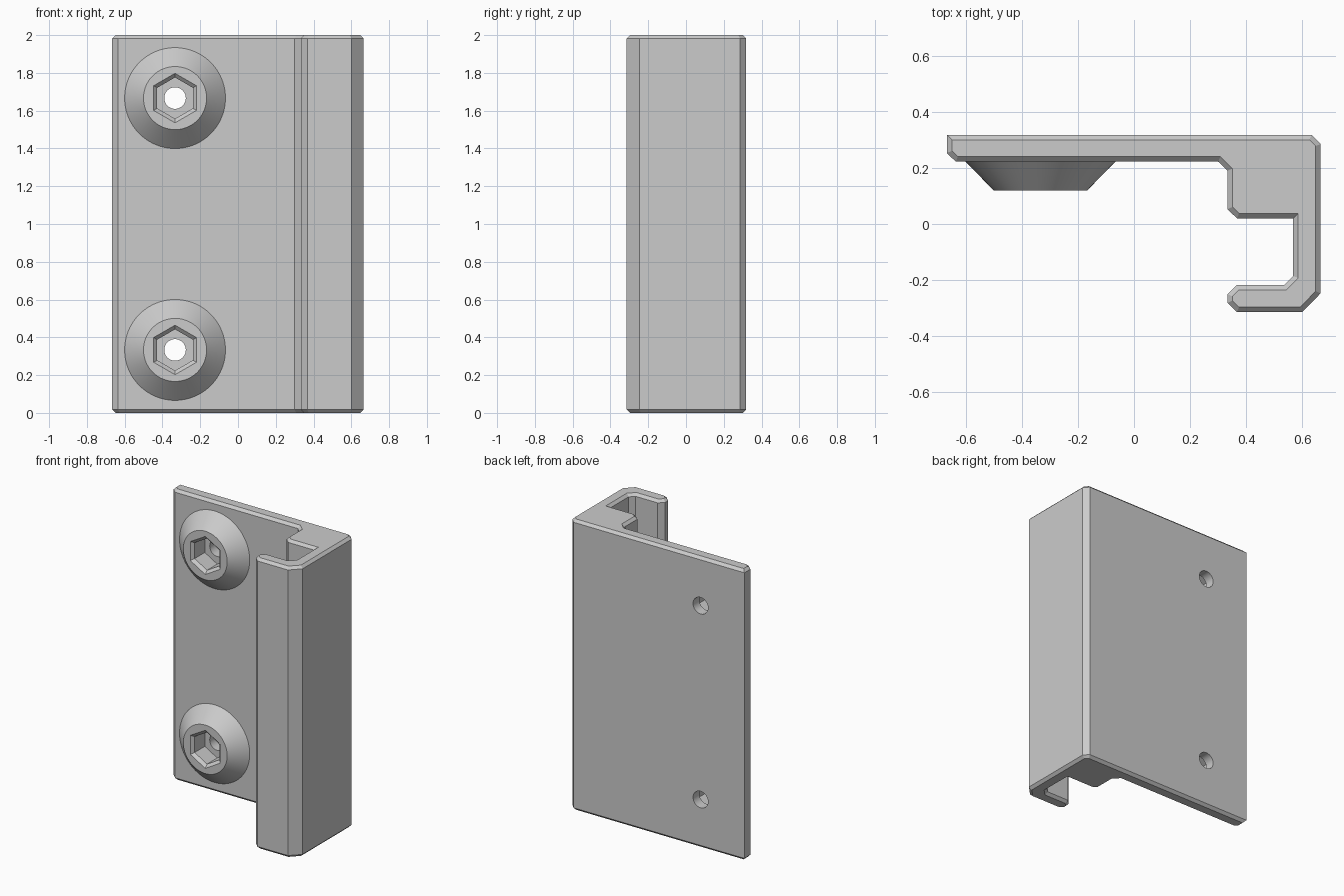
import bpy, bmesh, math
from mathutils import Vector

if "Cube" in bpy.data.objects:
    bpy.data.objects.remove(bpy.data.objects["Cube"])

grey = bpy.data.materials.new("light grey")
grey.diffuse_color = (0.6, 0.6, 0.6, 1)
grey.use_nodes = True
grey.node_tree.nodes["Principled BSDF"].inputs["Base Color"].default_value = grey.diffuse_color


def stack(name, rings):
    """Closed solid skinned through a list of equal-length point rings."""
    bm = bmesh.new()
    rows = [[bm.verts.new(p) for p in ring] for ring in rings]
    n = len(rows[0])
    for a, b in zip(rows, rows[1:]):
        for i in range(n):
            j = (i + 1) % n
            bm.faces.new((a[i], a[j], b[j], b[i]))
    bm.faces.new(rows[0])
    bm.faces.new(rows[-1])
    bmesh.ops.recalc_face_normals(bm, faces=bm.faces)
    mesh = bpy.data.meshes.new(name)
    bm.to_mesh(mesh)
    bm.free()
    mesh.materials.append(grey)
    obj = bpy.data.objects.new(name, mesh)
    bpy.context.collection.objects.link(obj)
    return obj


def turned(name, cx, cz, steps, n):
    """Regular n-sided solid along y from (y, radius) steps, one corner up."""
    angles = [math.pi / 2 + 2 * math.pi * i / n for i in range(n)]
    return stack(name, [[(cx + r * math.cos(a), y, cz + r * math.sin(a))
                         for a in angles] for y, r in steps])


def inset(points, d):
    """Mitred inward offset of a clockwise outline."""
    out = []
    for i, p in enumerate(points):
        p = Vector(p)
        e1 = (p - Vector(points[i - 1])).normalized()
        e2 = (Vector(points[(i + 1) % len(points)]) - p).normalized()
        n1, n2 = Vector((e1.y, -e1.x)), Vector((e2.y, -e2.x))
        out.append(p + (n1 + n2) * d / (1 + n1.dot(n2)))
    return out


def combine(target, tool, operation):
    mod = target.modifiers.new(operation.lower(), 'BOOLEAN')
    mod.operation, mod.solver, mod.object = operation, 'EXACT', tool
    bpy.context.view_layer.objects.active = target
    bpy.ops.object.modifier_apply(modifier=mod.name)
    bpy.data.objects.remove(tool)


# Plate with hooked channel, ends chamfered
outline = [(-0.667, 0.318), (0.633, 0.318), (0.665, 0.285), (0.665, -0.247),
           (0.60, -0.314), (0.367, -0.314), (0.333, -0.281), (0.333, -0.25),
           (0.367, -0.217), (0.535, -0.217), (0.567, -0.185), (0.567, 0.02),
           (0.367, 0.02), (0.333, 0.053), (0.333, 0.19), (0.30, 0.222),
           (-0.635, 0.222), (-0.667, 0.253)]
C = 0.018
small = inset(outline, C)
bracket = stack("bracket", [[(p[0], p[1], z) for p in ring] for ring, z in
                            ((small, 0), (outline, C), (outline, 2 - C), (small, 2))])

# Conical bosses with hexagonal pocket and through hole
for z in (1 / 3, 5 / 3):
    x = -1 / 3
    combine(bracket, turned("boss", x, z, [(0.27, 0.267), (0.222, 0.267), (0.12, 0.167)], 96), 'UNION')
    combine(bracket, turned("hex_pocket", x, z, [(0.10, 0.155), (0.12, 0.131), (0.14, 0.109), (0.25, 0.109)], 6), 'DIFFERENCE')
    combine(bracket, turned("bolt_hole", x, z, [(0.2, 0.057), (0.4, 0.057)], 48), 'DIFFERENCE')

bpy.ops.object.select_all(action='DESELECT')
bracket.select_set(True)
bpy.context.view_layer.objects.active = bracket
bpy.ops.object.shade_smooth_by_angle(angle=math.radians(20))
